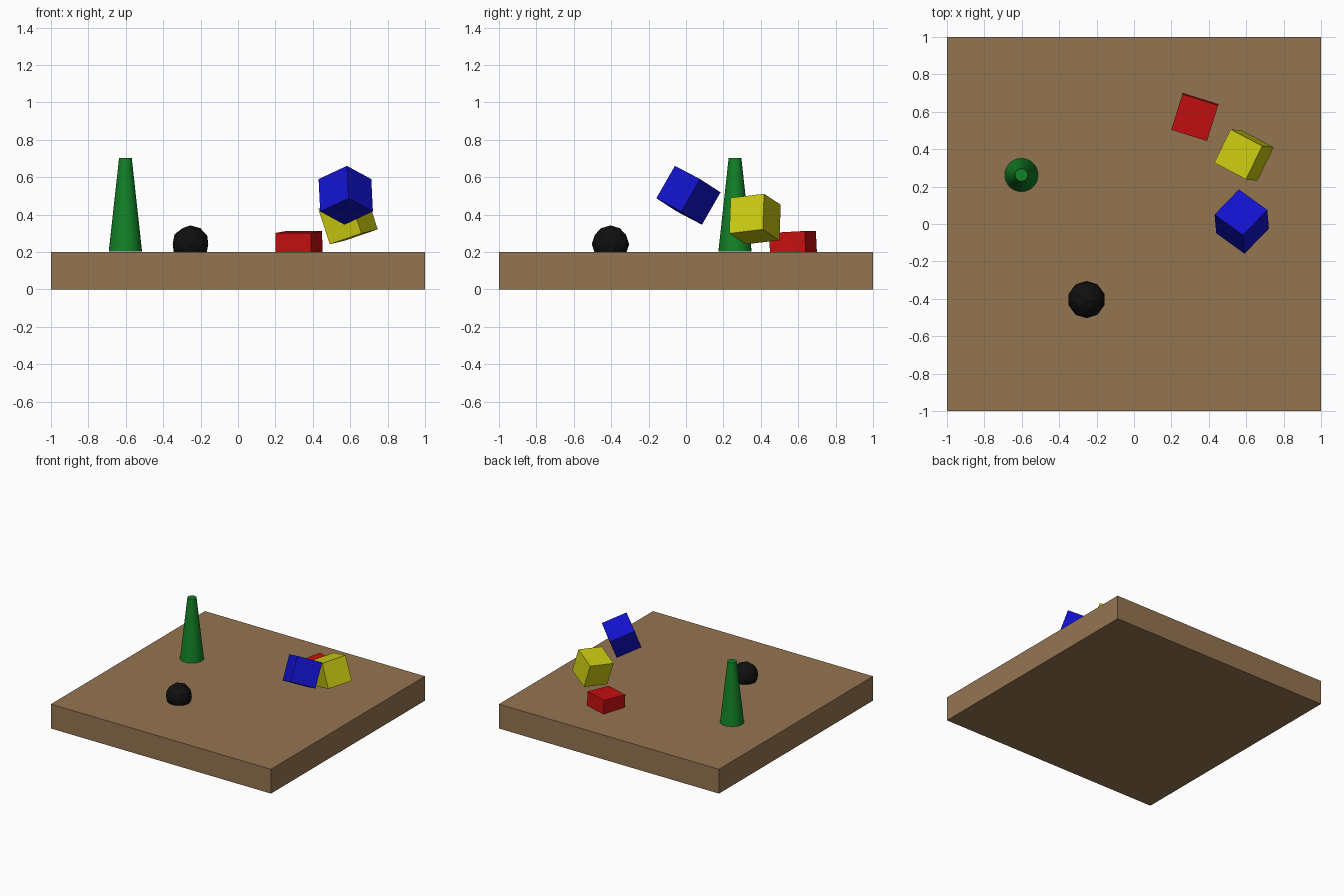
import bpy
from math import radians

if "Cube" in bpy.data.objects:
    bpy.data.objects.remove(bpy.data.objects["Cube"], do_unlink=True)


def material(name, colour):
    mat = bpy.data.materials.new(name)
    mat.use_nodes = True
    rgba = (*colour, 1.0)
    mat.diffuse_color = rgba
    mat.node_tree.nodes["Principled BSDF"].inputs["Base Color"].default_value = rgba
    return mat


def finish(name, mat):
    obj = bpy.context.object
    obj.name = name
    obj.data.name = name
    obj.data.materials.append(mat)
    return obj


def block(name, size, centre, angles, mat):
    """Box with given dimensions, turned by XYZ angles in degrees."""
    bpy.ops.mesh.primitive_cube_add(size=1, location=centre,
                                    rotation=[radians(a) for a in angles])
    obj = finish(name, mat)
    obj.scale = size
    return obj


brown = material("wood brown", (0.30, 0.176, 0.083))
red = material("red", (0.56, 0.005, 0.005))
yellow = material("yellow", (0.60, 0.60, 0.006))
blue = material("blue", (0.006, 0.006, 0.60))
green = material("green", (0.006, 0.22, 0.02))
black = material("black", (0.005, 0.005, 0.005))

# Square base slab
block("base_slab", (2, 2, 0.2), (0, 0, 0.1), (0, 0, 0), brown)

# Tumbled cubes, the red one half sunk into the slab
CUBE = (0.2, 0.2, 0.2)
block("red_cube", CUBE, (0.326, 0.574, 0.207), (3, 0, -17.4), red)
block("yellow_cube", CUBE, (0.588, 0.369, 0.376), (-17, -6.2, 64.1), yellow)
block("blue_cube", CUBE, (0.576, 0.013, 0.503), (-22.2, 20.7, 45.9), blue)

# Tall truncated cone
bpy.ops.mesh.primitive_cone_add(vertices=32, radius1=0.089, radius2=0.034,
                                depth=0.5, location=(-0.602, 0.262, 0.452))
finish("green_cone", green)
bpy.ops.object.shade_smooth_by_angle(angle=radians(30))

# Faceted ball resting partly in the slab
bpy.ops.mesh.primitive_ico_sphere_add(subdivisions=2, radius=0.1,
                                      location=(-0.254, -0.404, 0.242))
finish("black_ball", black)
